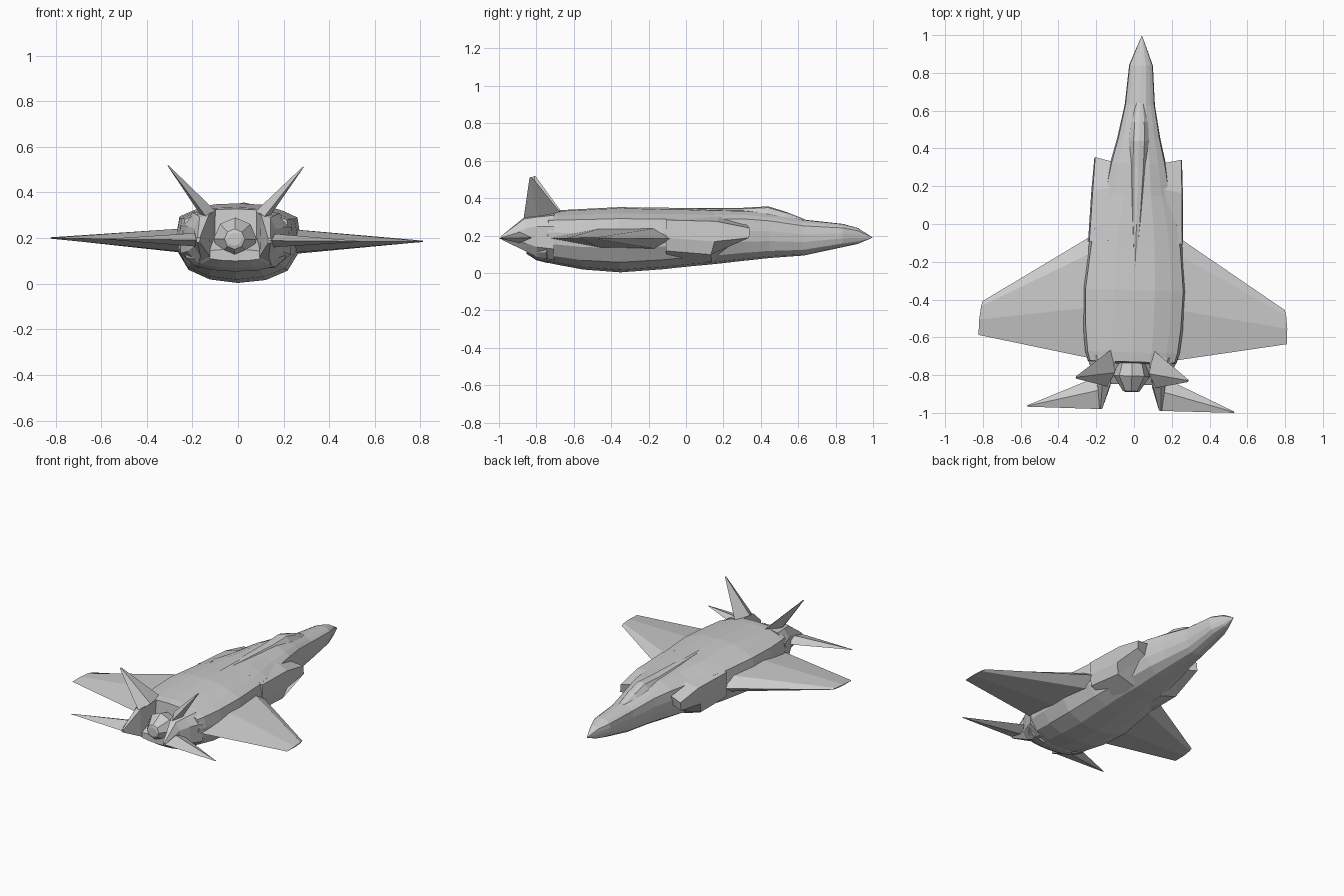
import bpy, bmesh


def loft(name, rings, mirror=False):
    """Skin closed rings of 3D points and cap both ends; all parts share the slight yaw and roll."""
    bm = bmesh.new()
    rows = [[bm.verts.new(p) for p in ring] for ring in rings]
    for a, b in zip(rows, rows[1:]):
        n = len(a)
        for i in range(n):
            bm.faces.new((a[i], a[(i + 1) % n], b[(i + 1) % n], b[i]))
    bm.faces.new(rows[0])
    bm.faces.new(rows[-1])
    bmesh.ops.remove_doubles(bm, verts=bm.verts, dist=0.0005)
    bmesh.ops.recalc_face_normals(bm, faces=bm.faces)
    me = bpy.data.meshes.new(name)
    bm.to_mesh(me)
    bm.free()
    ob = bpy.data.objects.new(name, me)
    bpy.context.collection.objects.link(ob)
    if mirror:
        ob.modifiers.new("Mirror", 'MIRROR').use_mirror_merge = False
    ob.rotation_euler = (0, 0.009, -0.03)
    ob.location.x = 0.01
    return ob


def section(y, w, top, bot, prof):
    """Symmetric cross-section from a half profile of (width, height) fractions."""
    half = [(x * w, y, bot + z * (top - bot)) for x, z in prof]
    return half + [(-x, yy, z) for x, yy, z in half[-2:0:-1]]


# fuselage
HULL = [(0, 1), (.4, .985), (.72, .91), (.95, .83), (1, .6),
        (.97, .38), (.8, .16), (.45, .04), (0, 0)]
STATIONS = [(.997, .001, .19, .188), (.92, .032, .24, .155), (.84, .063, .262, .138),
            (.63, .08, .285, .093), (.45, .115, .32, .08), (.32, .148, .335, .066),
            (.15, .18, .338, .047), (0, .225, .343, .033), (-.12, .248, .345, .02),
            (-.35, .272, .352, .003), (-.55, .265, .342, .018), (-.68, .25, .335, .042),
            (-.73, .235, .328, .052), (-.74, .225, .21, .053), (-.8, .185, .18, .068),
            (-.85, .13, .15, .1)]
loft("fuselage", [section(*s, HULL) for s in STATIONS])

# canopy and spine
HOOD = [(0, 1), (.5, .92), (.9, .55), (1, 0), (0, 0)]
loft("canopy", [section(y, w, t, b, HOOD) for y, w, t, b in
                [(.64, .03, .285, .26), (.54, .05, .325, .26), (.44, .058, .356, .27),
                 (.3, .055, .348, .28), (0, .035, .348, .3), (-.23, .008, .349, .31)]])

# raked side intakes
loft("intake", [
    [(.13, .325, .26), (.228, .347, .242), (.232, .345, .19), (.13, .3, .185), (.11, .3, .19)],
    [(.13, .19, .305), (.236, .17, .278), (.243, .16, .17), (.225, .14, .1), (.1, .14, .06)],
    [(.15, -.1, .325), (.246, -.1, .285), (.252, -.1, .19), (.243, -.1, .12), (.1, -.1, .04)],
], mirror=True)

# main wings with hexagonal root section
ROOT = [(-.07, .185), (-.16, .24), (-.45, .24), (-.715, .187), (-.45, .137), (-.16, .132)]
TIP = [(.8, -.432, .193), (.808, -.46, .196), (.816, -.53, .196),
       (.817, -.612, .193), (.816, -.53, .19), (.808, -.46, .19)]
loft("wing", [[(.235, y, z) for y, z in ROOT], TIP], mirror=True)

# tail booms, widest at the hull and tapering to a point
loft("tail_boom", [
    [(.085, -.7, .325), (.19, -.7, .31), (.243, -.7, .25), (.243, -.7, .13), (.17, -.7, .07), (.085, -.7, .07)],
    [(.1, -.79, .32), (.17, -.79, .3), (.21, -.79, .25), (.21, -.79, .14), (.16, -.79, .085), (.1, -.79, .085)],
    [(.115, -.86, .3), (.155, -.86, .29), (.18, -.85, .24), (.18, -.85, .16), (.15, -.86, .12), (.11, -.86, .12)],
    [(.15, -.982, .2), (.16, -.982, .2), (.165, -.982, .195), (.165, -.982, .185), (.16, -.982, .18), (.15, -.982, .18)],
], mirror=True)

# tailplanes
loft("tailplane", [
    [(.15, -.8, .19), (.15, -.88, .222), (.155, -.985, .19), (.15, -.88, .16)],
    [(.548, -.977, .19), (.548, -.98, .192), (.549, -.984, .19), (.548, -.98, .188)],
], mirror=True)

# canted tail fins
loft("tail_fin", [
    [(.11, -.665, .32), (.15, -.79, .295), (.125, -.865, .29), (.09, -.79, .32)],
    [(.297, -.815, .516), (.299, -.82, .514), (.297, -.828, .512), (.295, -.82, .516)],
], mirror=True)

# exhaust nozzle
OCT = [(0, 1), (.7, .85), (1, .5), (.7, .15), (0, 0)]
loft("nozzle", [section(y, r, .195 + r, .195 - r, OCT) for y, r in
                [(-.7, .07), (-.74, .075), (-.805, .095), (-.885, .045), (-.89, .03)]])
